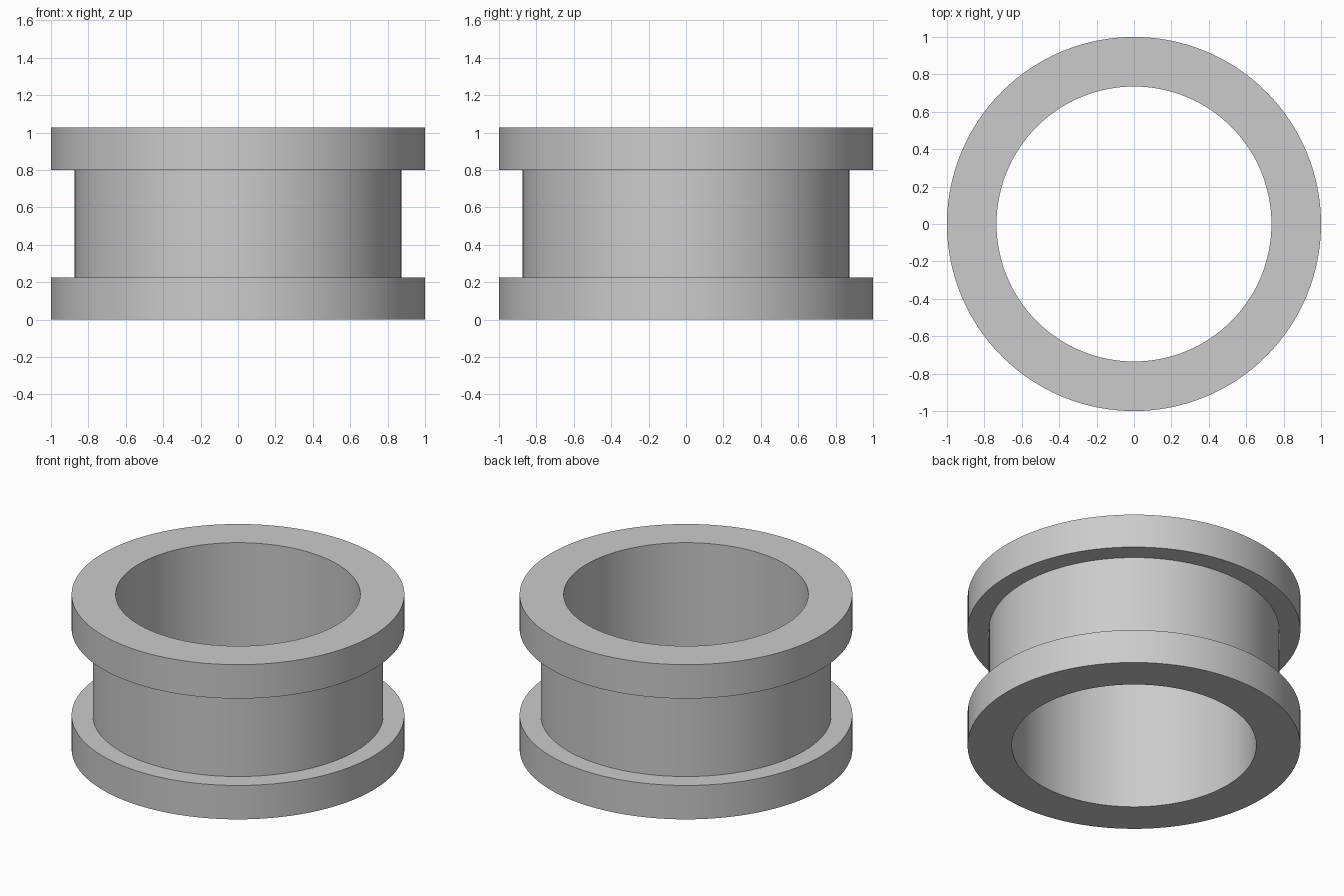
import bpy
import bmesh
from math import radians, tau
from mathutils import Matrix

cube = bpy.data.objects.get("Cube")
if cube:
    bpy.data.objects.remove(cube, do_unlink=True)

SEGMENTS = 128
HEIGHT = 1.026
FLANGE = 0.225
R_OUTER, R_NECK, R_BORE = 1.0, 0.873, 0.735

# Plain grey material
grey = bpy.data.materials.new("light_grey")
grey.use_nodes = True
colour = (0.6, 0.6, 0.6, 1)
grey.diffuse_color = colour
grey.node_tree.nodes["Principled BSDF"].inputs["Base Color"].default_value = colour


def lathe(name, profile, material):
    """Revolve a closed (radius, height) profile around the z axis."""
    bm = bmesh.new()
    rings = []
    for i in range(SEGMENTS):
        turn = Matrix.Rotation(tau * i / SEGMENTS, 3, "Z")
        rings.append([bm.verts.new(turn @ Matrix.Identity(3).col[0] * r) for r, z in profile])
        for vert, (r, z) in zip(rings[-1], profile):
            vert.co.z = z
    n = len(profile)
    for i, ring in enumerate(rings):
        after = rings[(i + 1) % SEGMENTS]
        for j in range(n):
            k = (j + 1) % n
            bm.faces.new((ring[j], after[j], after[k], ring[k]))
    bmesh.ops.recalc_face_normals(bm, faces=bm.faces)
    mesh = bpy.data.meshes.new(name)
    bm.to_mesh(mesh)
    bm.free()
    mesh.materials.append(material)
    obj = bpy.data.objects.new(name, mesh)
    bpy.context.collection.objects.link(obj)
    bpy.ops.object.select_all(action="DESELECT")
    obj.select_set(True)
    bpy.context.view_layer.objects.active = obj
    bpy.ops.object.shade_smooth_by_angle(angle=radians(30))
    return obj


# Hollow spool: two square-edged flanges joined by a recessed neck
lathe("flanged_ring", [
    (R_BORE, 0), (R_OUTER, 0),
    (R_OUTER, FLANGE), (R_NECK, FLANGE),
    (R_NECK, HEIGHT - FLANGE), (R_OUTER, HEIGHT - FLANGE),
    (R_OUTER, HEIGHT), (R_BORE, HEIGHT),
], grey)
